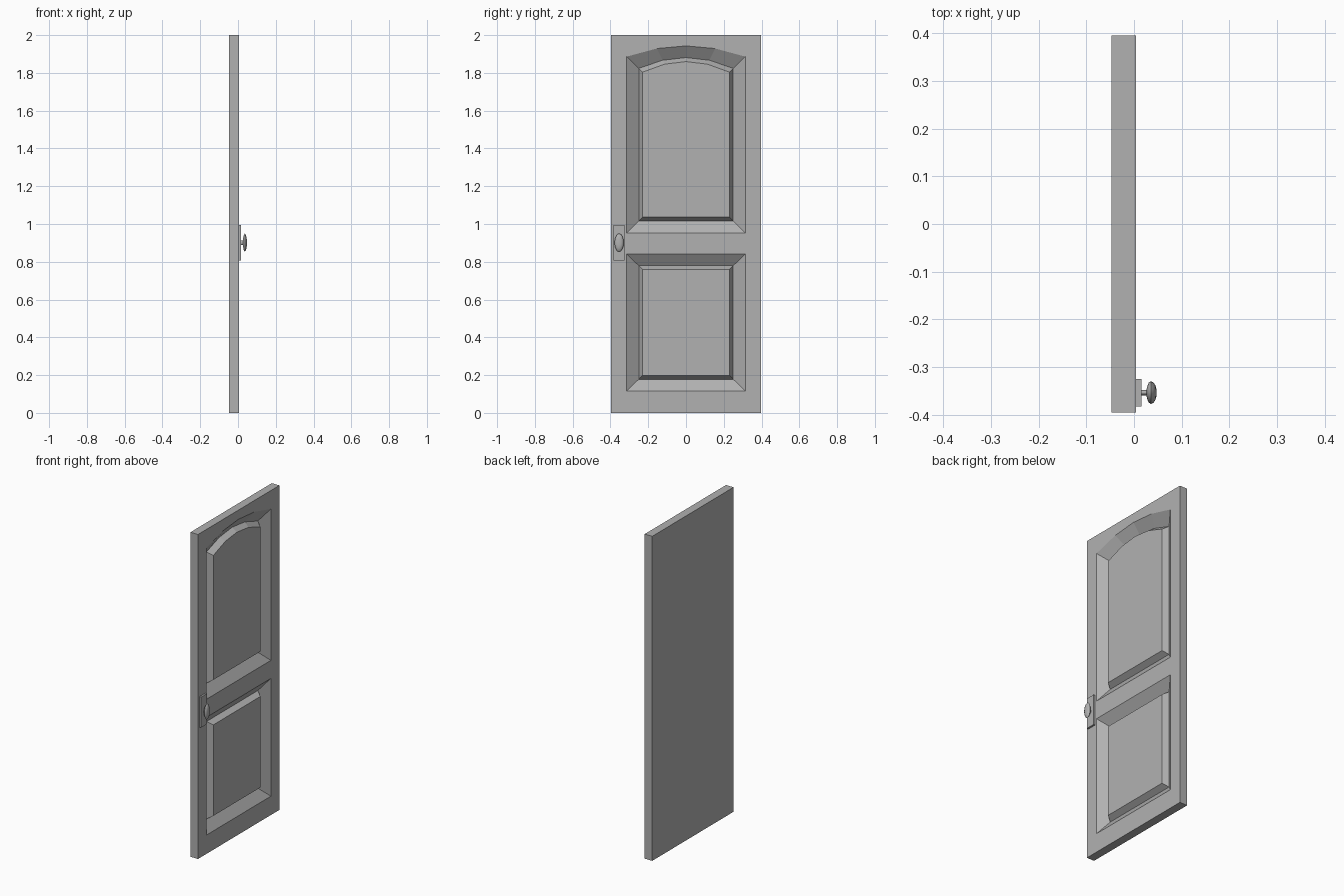
import bpy, bmesh, math

if "Cube" in bpy.data.objects:
    bpy.data.objects.remove(bpy.data.objects["Cube"])

BACK, FACE = -0.047, 0.0045
GROOVE, FIELD = FACE - 0.045, FACE - 0.012
HALF_W, HEIGHT = 0.396, 2.0

grey = bpy.data.materials.new("grey_paint")
grey.diffuse_color = (0.44, 0.44, 0.44, 1)
grey.use_nodes = True
grey.node_tree.nodes["Principled BSDF"].inputs["Base Color"].default_value = grey.diffuse_color


def finish(name, bm):
    bmesh.ops.remove_doubles(bm, verts=bm.verts, dist=1e-5)
    bmesh.ops.recalc_face_normals(bm, faces=bm.faces)
    mesh = bpy.data.meshes.new(name)
    bm.to_mesh(mesh)
    bm.free()
    mesh.materials.append(grey)
    obj = bpy.data.objects.new(name, mesh)
    bpy.context.collection.objects.link(obj)
    return obj


def outline(w, z0, z1, arch=None):
    """Rectangle in y, z; arch = (y, z of shoulder, z of crown)."""
    pts = [(-w, z0), (w, z0), (w, z1)]
    if arch:
        y, shoulder, crown = arch
        pts += [(y, shoulder), (0, crown), (-y, shoulder)]
    return pts + [(-w, z1)]


def ring(bm, pts, x):
    return [bm.verts.new((x, y, z)) for y, z in pts]


def edge_loop(bm, vs):
    return [bm.edges.new((a, b)) for a, b in zip(vs, vs[1:] + vs[:1])]


def bridge(bm, a, b):
    n = len(a)
    for i in range(n):
        j = (i + 1) % n
        bm.faces.new((a[i], a[j], b[j], b[i]))


# Door leaf: slab with two recessed, raised-field panels
upper = [outline(0.314, 0.953, 1.886, (0.155, 1.929, 1.943)),
         outline(0.25, 1.016, 1.824, (0.124, 1.867, 1.881)),
         outline(0.23, 1.037, 1.804, (0.114, 1.846, 1.86))]
lower = [outline(0.314, 0.116, 0.842),
         outline(0.25, 0.178, 0.779),
         outline(0.23, 0.199, 0.76)]

bm = bmesh.new()
slab = outline(HALF_W, 0, HEIGHT)
front, back = ring(bm, slab, FACE), ring(bm, slab, BACK)
panels = [[ring(bm, pts, x) for pts, x in zip(p, (FACE, GROOVE, FIELD))]
          for p in (upper, lower)]
edges = edge_loop(bm, front)
for p in panels:
    edges += edge_loop(bm, p[0])
bmesh.ops.triangle_fill(bm, use_beauty=True, use_dissolve=False,
                        edges=edges, normal=(1, 0, 0))
bridge(bm, front, back)
bm.faces.new(back)
for outer, groove, field in panels:
    bridge(bm, outer, groove)
    bridge(bm, groove, field)
    bm.faces.new(field)
finish("door_leaf", bm)

# Lock plate behind the knob
KY, KZ = -0.354, 0.901
bm = bmesh.new()
bmesh.ops.create_cube(bm, size=1)
for v in bm.verts:
    v.co = (FACE + 0.005 + v.co.x * 0.012,
            KY + v.co.y * 0.058, KZ + v.co.z * 0.188)
finish("lock_plate", bm)

# Knob with stem: lathed profile (x, radius), stretched in z to an oval
profile = [(0.012, 0.006), (0.026, 0.006), (0.028, 0.014), (0.031, 0.021),
           (0.036, 0.024), (0.041, 0.021), (0.045, 0.015), (0.047, 0.008)]
N = 24
bm = bmesh.new()
rings = []
for x, r in profile:
    angles = [2 * math.pi * i / N for i in range(N)]
    rings.append(ring(bm, [(KY + r * math.cos(a), KZ + 2 * r * math.sin(a))
                           for a in angles], x))
for a, b in zip(rings, rings[1:]):
    bridge(bm, a, b)
bm.faces.new(rings[0])
bm.faces.new(rings[-1])
knob = finish("knob", bm)
bpy.context.view_layer.objects.active = knob
knob.select_set(True)
bpy.ops.object.shade_smooth_by_angle(angle=math.radians(40))
